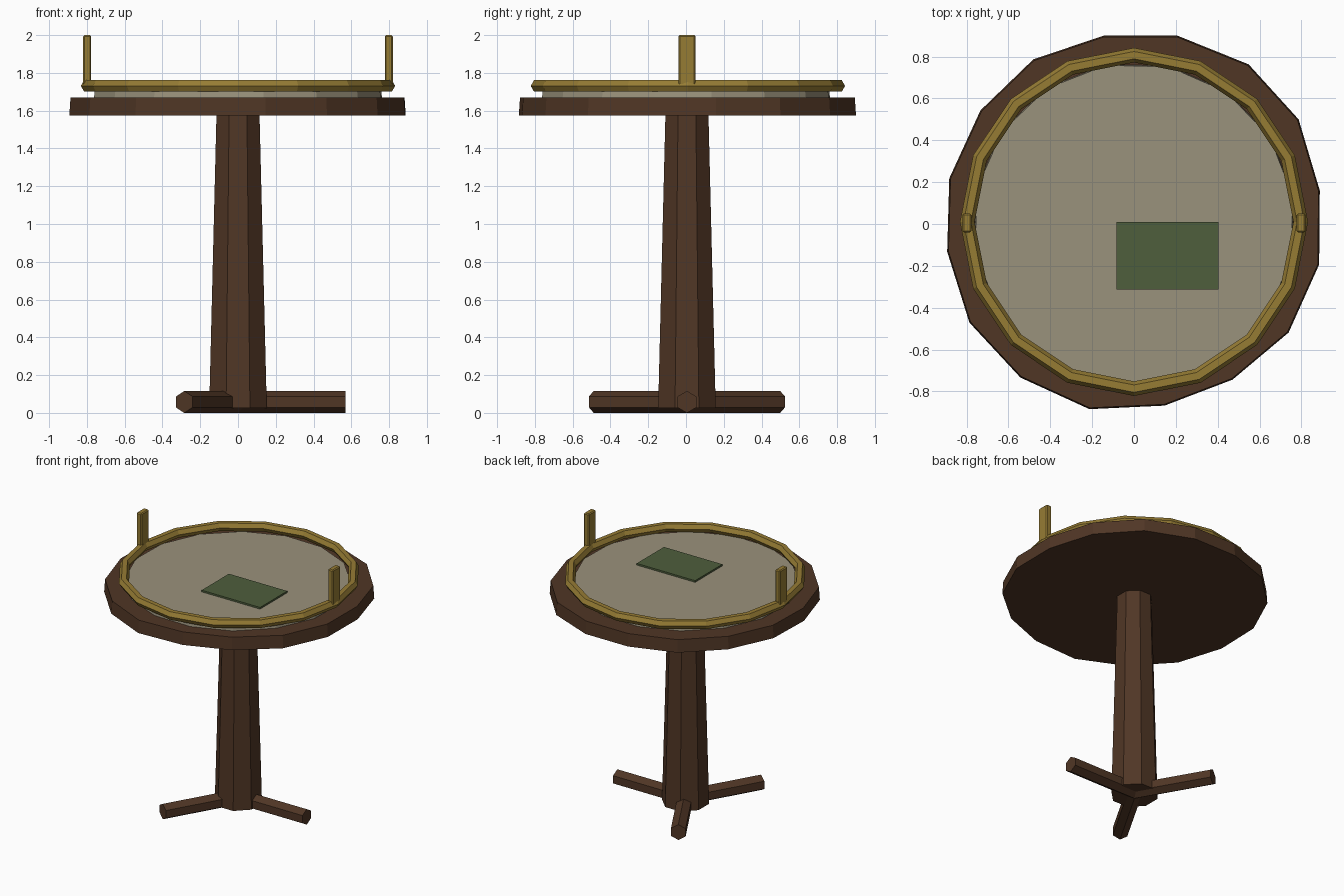
import bpy, bmesh, math
from mathutils import Vector, Matrix

if "Cube" in bpy.data.objects:
    bpy.data.objects.remove(bpy.data.objects["Cube"])

def material(name, rgb):
    m = bpy.data.materials.new(name)
    lin = [(c / 255 / 12.92) if c < 11 else ((c / 255 + 0.055) / 1.055) ** 2.4 for c in rgb]
    m.diffuse_color = (*lin, 1)
    m.use_nodes = True
    m.node_tree.nodes["Principled BSDF"].inputs["Base Color"].default_value = m.diffuse_color
    return m

WOOD = material("dark wood", (80, 54, 37))
BRASS = material("aged brass", (150, 124, 52))
FELT = material("pale stone", (154, 146, 124))
GREEN = material("green sheet", (78, 94, 60))

def finish(bm, name, mat):
    bmesh.ops.recalc_face_normals(bm, faces=bm.faces)
    me = bpy.data.meshes.new(name)
    bm.to_mesh(me)
    bm.free()
    me.materials.append(mat)
    ob = bpy.data.objects.new(name, me)
    bpy.context.collection.objects.link(ob)
    return ob

def loft(name, rings, mat, closed=False):
    """Skin rings of points; cap the ends unless the loft is closed."""
    bm = bmesh.new()
    vs = [[bm.verts.new(p) for p in r] for r in rings]
    n = len(vs[0])
    pairs = list(zip(vs, vs[1:])) + ([(vs[-1], vs[0])] if closed else [])
    for a, b in pairs:
        for i in range(n):
            j = (i + 1) % n
            bm.faces.new((a[i], a[j], b[j], b[i]))
    if not closed:
        bm.faces.new(vs[0])
        bm.faces.new(vs[-1])
    return finish(bm, name, mat)

def circle(r, z, n, offset=0, cy=0.0):
    return [(r * math.cos(offset + math.tau * i / n),
             cy + r * math.sin(offset + math.tau * i / n), z) for i in range(n)]

def box(name, lo, hi, mat, bevel=0):
    lo, hi = Vector(lo), Vector(hi)
    bm = bmesh.new()
    bmesh.ops.create_cube(bm, size=1, matrix=Matrix.Translation((lo + hi) / 2)
                          @ Matrix.Diagonal((*(hi - lo), 1)))
    if bevel:
        bmesh.ops.bevel(bm, geom=bm.edges[:], offset=bevel, segments=1, affect='EDGES')
    return finish(bm, name, mat)

# Hand-hewn sixteen-sided table top
rim = [(.888, .16), (.787, .5), (.548, .763), (.208, .9), (-.146, .9), (-.481, .787),
       (-.734, .543), (-.883, .218), (-.893, -.132), (-.787, -.471), (-.543, -.734),
       (-.213, -.885), (.146, -.868), (.471, -.744), (.739, -.519), (.885, -.194)]
loft("table_top", [[(x, y, 1.575) for x, y in rim],
                   [(x * .993, y * .993, 1.67) for x, y in rim]], WOOD)

# Pale inlay disc and the sheet lying on it
start = math.radians(10)
loft("inlay_disc", [circle(.775, 1.665, 16, start), circle(.77, 1.702, 16, start)], FELT)
box("green_sheet", (-.083, -.314, 1.70), (.404, .01, 1.715), GREEN)

# Tapered octagonal column
half = math.pi / 8
loft("column", [circle(.165, .025, 8, half, .005), circle(.123, 1.59, 8, half, .005)], WOOD)

# Three hexagonal feet
for k in range(3):
    rot = Matrix.Rotation(math.tau * k / 3, 3, 'Z')
    rings = []
    for x in (0, .57):
        rings.append([rot @ Vector((x, .058 * math.sin(math.tau * i / 6),
                                    .058 + .058 * math.cos(math.tau * i / 6)))
                      + Vector((0, .005, 0)) for i in range(6)])
    loft(f"foot_{k + 1}", rings, WOOD)

# Hexagonal brass rail, sixteen straight lengths
rings = []
for k in range(16):
    a = math.tau * k / 16
    ring = []
    for i in range(6):
        t = math.tau * i / 6
        r = .797 + .035 * math.cos(t)
        ring.append((r * math.cos(a), .01 + r * math.sin(a), 1.731 + .035 * math.sin(t)))
    rings.append(ring)
loft("rail", rings, BRASS, closed=True)

# Two upright posts on the rail
for name, s in (("left_post", -1), ("right_post", 1)):
    xs = sorted((s * .777, s * .82))
    box(name, (xs[0], -.04, 1.735), (xs[1], .05, 2.0), BRASS, .007)
